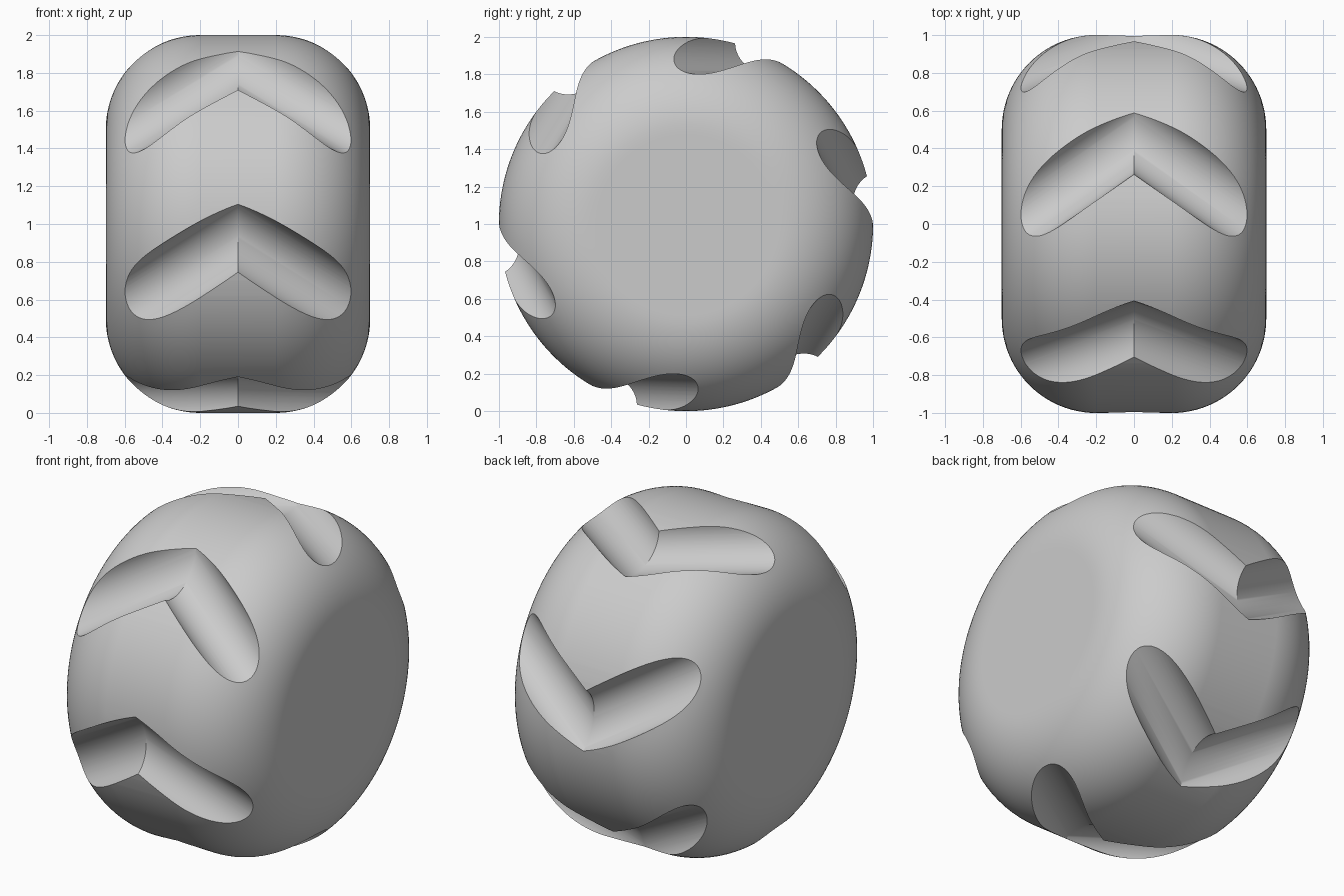
import bpy
import bmesh
from math import sin, cos, pi, radians
from mathutils import Matrix

RADIUS, HALF_WIDTH, FILLET = 1.0, 0.7, 0.5
GROOVES, GROOVE_R, GROOVE_FLOOR = 6, 0.18, 0.802
SLANT = radians(35)        # sweep of each groove arm
APEX = 0.453               # forward offset of the groove tip
TILT = -0.03               # lean of the groove plane around the axle

cube = bpy.data.objects.get("Cube")
if cube:
    bpy.data.objects.remove(cube, do_unlink=True)


def make_object(name, bm):
    bmesh.ops.recalc_face_normals(bm, faces=bm.faces)
    mesh = bpy.data.meshes.new(name)
    bm.to_mesh(mesh)
    bm.free()
    obj = bpy.data.objects.new(name, mesh)
    bpy.context.collection.objects.link(obj)
    return obj


def wheel_body():
    # Rounded profile in the x/z plane, spun around the x axle
    steps = 24
    arc = [(HALF_WIDTH - FILLET + FILLET * cos(i * pi / 2 / steps),
            RADIUS - FILLET + FILLET * sin(i * pi / 2 / steps)) for i in range(steps + 1)]
    right = [(HALF_WIDTH, 0), (HALF_WIDTH, 0.48)] + arc
    profile = right + [(-x, r) for x, r in reversed(right)]
    bm = bmesh.new()
    verts = [bm.verts.new((x, 0, r)) for x, r in profile]
    edges = [bm.edges.new(pair) for pair in zip(verts, verts[1:])]
    bmesh.ops.spin(bm, geom=verts + edges, axis=(1, 0, 0), cent=(0, 0, 0),
                   angle=2 * pi, steps=144, use_merge=True)
    bmesh.ops.remove_doubles(bm, verts=bm.verts, dist=1e-5)
    return make_object("wheel", bm)


def groove_cutter(index):
    # Two round bars mitred into a chevron across the tread
    sides, reach = 96, 1.1
    bm = bmesh.new()
    rings = []
    for x in (-reach, 0, reach):
        mid = APEX - abs(x) * sin(SLANT) / cos(SLANT)
        rings.append([bm.verts.new((x,
                                    mid + GROOVE_R / cos(SLANT) * cos(2 * pi * i / sides),
                                    GROOVE_FLOOR + GROOVE_R * (1 + sin(2 * pi * i / sides))))
                      for i in range(sides)])
    for a, b in zip(rings, rings[1:]):
        for i in range(sides):
            j = (i + 1) % sides
            bm.faces.new((a[i], a[j], b[j], b[i]))
    bm.faces.new(rings[0])
    bm.faces.new(rings[-1])
    turn = Matrix.Rotation(TILT + index * 2 * pi / GROOVES, 4, "X")
    bmesh.ops.transform(bm, matrix=turn, verts=bm.verts)
    cutter = make_object("groove_cutter", bm)
    cutter.hide_render = True
    return cutter


# Wheel with chevron grooves cut all round
wheel = wheel_body()
cutters = [groove_cutter(k) for k in range(GROOVES)]
for cutter in cutters:
    cut = wheel.modifiers.new("groove", "BOOLEAN")
    cut.operation = "DIFFERENCE"
    cut.solver = "EXACT"
    cut.object = cutter
bpy.context.view_layer.update()
carved = bpy.data.meshes.new_from_object(
    wheel.evaluated_get(bpy.context.evaluated_depsgraph_get()))
wheel.modifiers.clear()
wheel.data = carved
for cutter in cutters:
    bpy.data.objects.remove(cutter, do_unlink=True)
carved.transform(Matrix.Translation((0, 0, RADIUS)))

# Plain grey rubber
grey = bpy.data.materials.new("plain_grey")
grey.use_nodes = True
colour = (0.6, 0.6, 0.6, 1)
grey.diffuse_color = colour
grey.node_tree.nodes["Principled BSDF"].inputs["Base Color"].default_value = colour
carved.materials.clear()
carved.materials.append(grey)

# Smooth shading with crisp groove rims
bpy.ops.object.select_all(action="DESELECT")
wheel.select_set(True)
bpy.context.view_layer.objects.active = wheel
bpy.ops.object.shade_smooth_by_angle(angle=radians(25))
weighted = wheel.modifiers.new("even_shading", "WEIGHTED_NORMAL")
weighted.keep_sharp = True
